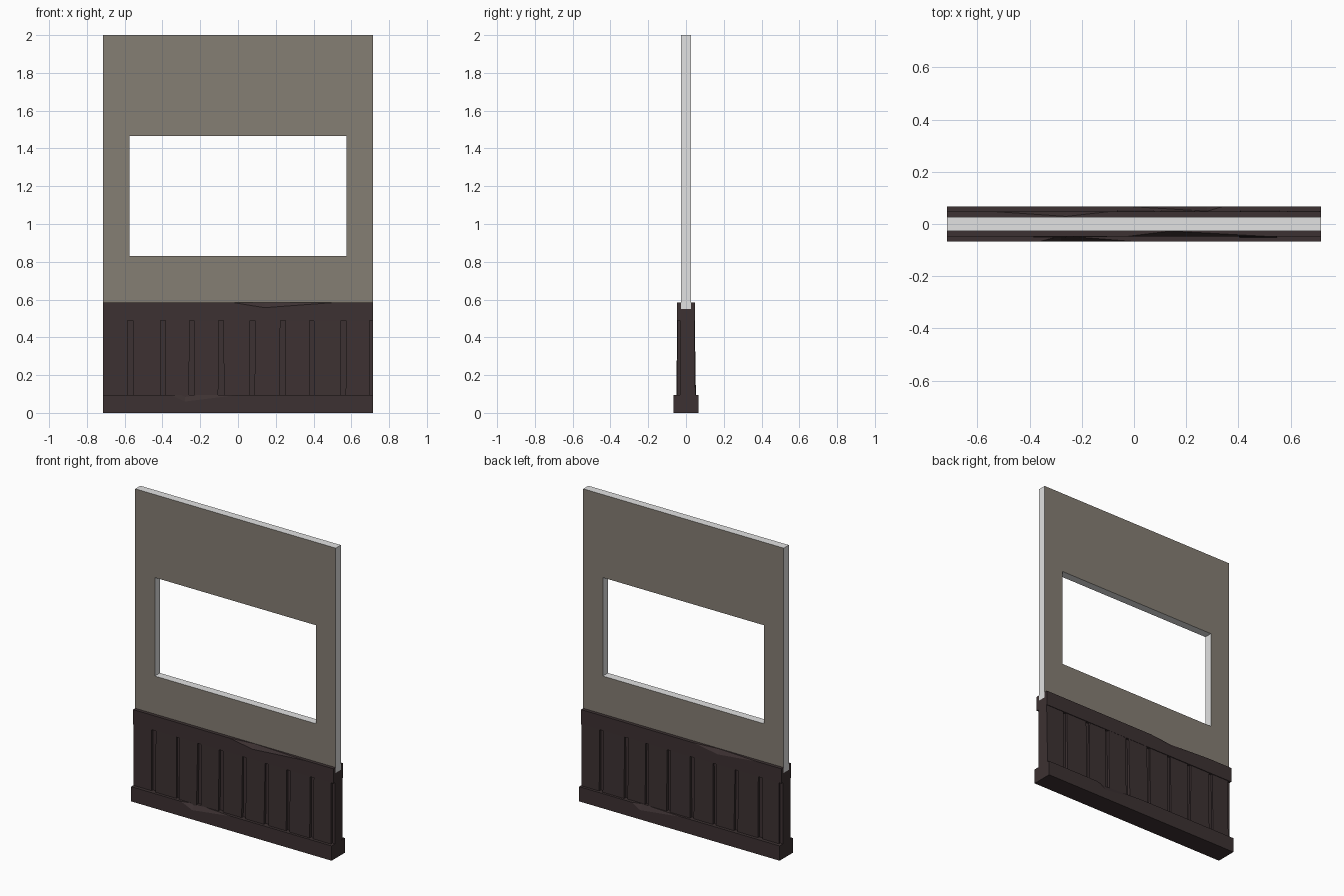
import bpy, bmesh, math, random

if "Cube" in bpy.data.objects:
    bpy.data.objects.remove(bpy.data.objects["Cube"])

random.seed(4)
HALF = 0.715          # half width of the wall section
WALL_Y = 0.026        # half thickness of the plaster wall


def material(name, rgb):
    m = bpy.data.materials.new(name)
    m.diffuse_color = (*rgb, 1)
    m.use_nodes = True
    m.node_tree.nodes["Principled BSDF"].inputs["Base Color"].default_value = m.diffuse_color
    return m


PLASTER = material("taupe plaster", (0.235, 0.21, 0.175))
EDGE = material("pale grey edge", (0.76, 0.76, 0.76))
WOOD = material("dark brown wood", (0.046, 0.031, 0.032))


def finish(name, bm, mats, turned=False):
    """Turn a bmesh into an object; turned swings it round to the back side."""
    bmesh.ops.recalc_face_normals(bm, faces=bm.faces)
    me = bpy.data.meshes.new(name)
    bm.to_mesh(me)
    bm.free()
    for m in mats:
        me.materials.append(m)
    ob = bpy.data.objects.new(name, me)
    bpy.context.collection.objects.link(ob)
    if turned:
        ob.rotation_euler.z = math.pi
    return ob


def prism(bm, bottom, top):
    """Closed solid between two matching loops."""
    b = [bm.verts.new(p) for p in bottom]
    t = [bm.verts.new(p) for p in top]
    bm.faces.new(b[::-1])
    bm.faces.new(t)
    n = len(b)
    for i in range(n):
        j = (i + 1) % n
        bm.faces.new((b[i], b[j], t[j], t[i]))


def rect(x0, x1, y0, y1, z):
    return [(x0, y0, z), (x1, y0, z), (x1, y1, z), (x0, y1, z)]


def chipped_board(name, y0, y1, z0, z1, chip, turned):
    """Long board whose upper front edge has one splinter cut out."""
    xa, xm, xb, dy, dz = chip
    bm = bmesh.new()
    V = bm.verts.new
    b = [V(p) for p in rect(-HALF, HALF, y0, y1, z0)]
    t = [V(p) for p in rect(-HALF, HALF, y0, y1, z1)]
    a, c = V((xa, y0, z1)), V((xb, y0, z1))
    inner, outer = V((xm, y0 + dy, z1)), V((xm, y0, z1 - dz))
    for f in ((b[3], b[2], b[1], b[0]), (t[0], a, inner, c, t[1], t[2], t[3]),
              (b[0], b[1], t[1], c, outer, a, t[0]), (a, outer, inner),
              (c, inner, outer), (b[1], b[2], t[2], t[1]),
              (b[2], b[3], t[3], t[2]), (b[3], b[0], t[0], t[3])):
        bm.faces.new(f)
    return finish(name, bm, [WOOD], turned)


# Plaster wall with a rectangular opening: ring of quads, given thickness
bm = bmesh.new()
outer = [(-HALF, 0.55), (HALF, 0.55), (HALF, 2.0), (-HALF, 2.0)]
hole = [(-0.575, 0.83), (0.575, 0.83), (0.575, 1.465), (-0.575, 1.465)]
o = [bm.verts.new((x, -WALL_Y, z)) for x, z in outer]
h = [bm.verts.new((x, -WALL_Y, z)) for x, z in hole]
for i in range(4):
    j = (i + 1) % 4
    bm.faces.new((o[i], o[j], h[j], h[i]))
ext = bmesh.ops.extrude_face_region(bm, geom=bm.faces[:], use_keep_orig=True)
for v in ext["geom"]:
    if isinstance(v, bmesh.types.BMVert):
        v.co.y = WALL_Y
bmesh.ops.recalc_face_normals(bm, faces=bm.faces)
for f in bm.faces:                      # rims and reveals are pale
    f.material_index = 0 if abs(f.normal.y) > 0.5 else 1
finish("plaster_wall", bm, [PLASTER, EDGE])

# Core behind the planks
bm = bmesh.new()
prism(bm, rect(-HALF, HALF, -0.032, 0.032, 0.05), rect(-HALF, HALF, -0.032, 0.032, 0.55))
finish("wainscot_core", bm, [WOOD])

# Each side: skirting, top rail and a row of slightly uneven planks
gaps = [-0.73, -0.57, -0.395, -0.245, -0.09, 0.075, 0.235, 0.39, 0.56, 0.708]
sides = (
    ("front", False, (-0.03, 0.14, 0.52, 0.021, 0.028), (-0.36, -0.28, 0.0, 0.022, 0.035)),
    ("back", True, (0.09, 0.26, 0.54, 0.019, 0.028), (-0.34, -0.28, 0.02, 0.018, 0.035)),
)
for side, turned, rail_chip, base_chip in sides:
    chipped_board(side + "_top_rail", -0.048, -WALL_Y, 0.49, 0.585, rail_chip, turned)
    chipped_board(side + "_skirting", -0.067, 0.0, 0.0, 0.095, base_chip, turned)
    bm = bmesh.new()
    for g0, g1 in zip(gaps, gaps[1:]):
        x0, x1 = max(g0 + 0.013, -HALF), g1 - 0.013
        s = [random.uniform(-0.003, 0.003) for _ in range(4)]
        yb = -random.uniform(0.044, 0.053)
        yt = -random.uniform(0.043, 0.047)
        prism(bm, rect(max(x0 + s[0], -HALF), x1 + s[1], yb, -0.02, 0.08),
              rect(max(x0 + s[2], -HALF), x1 + s[3], yt, -0.02, 0.495))
    finish(side + "_planks", bm, [WOOD], turned)
